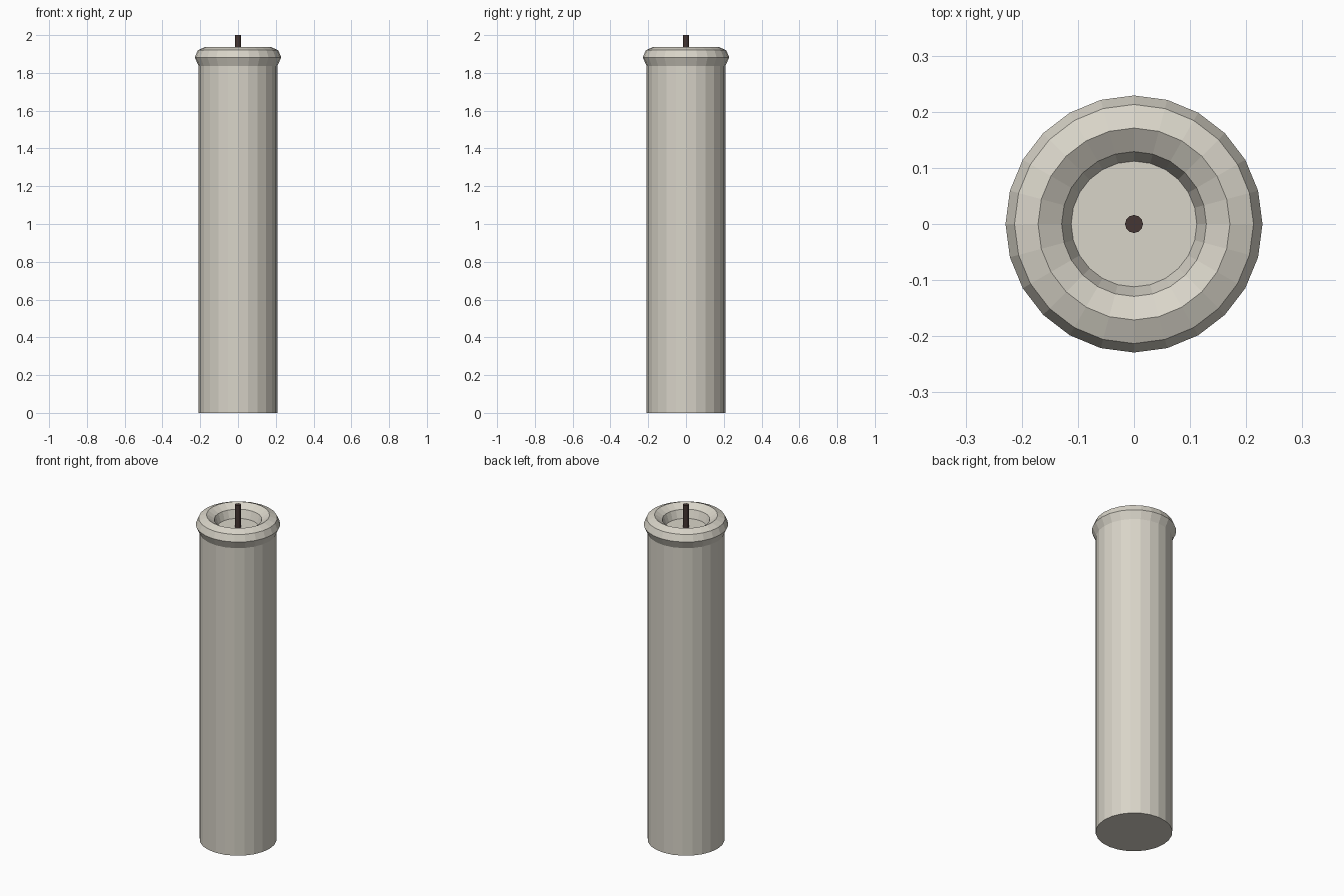
import bpy, bmesh, math

if "Cube" in bpy.data.objects:
    bpy.data.objects.remove(bpy.data.objects["Cube"])


def material(name, rgb):
    m = bpy.data.materials.new(name)
    m.diffuse_color = (*rgb, 1)
    m.use_nodes = True
    m.node_tree.nodes["Principled BSDF"].inputs["Base Color"].default_value = m.diffuse_color
    return m


def lathe(name, profile, sides, mat):
    """Revolve (radius, z) points around z and cap both ends, flat shaded."""
    bm = bmesh.new()
    rings = []
    for r, z in profile:
        rings.append([bm.verts.new((r * math.cos(2 * math.pi * i / sides),
                                    r * math.sin(2 * math.pi * i / sides), z))
                      for i in range(sides)])
    for low, high in zip(rings, rings[1:]):
        for i in range(sides):
            j = (i + 1) % sides
            bm.faces.new((low[i], low[j], high[j], high[i]))
    bm.faces.new(rings[0][::-1])
    bm.faces.new(rings[-1])
    mesh = bpy.data.meshes.new(name)
    bm.to_mesh(mesh)
    bm.free()
    mesh.materials.append(mat)
    obj = bpy.data.objects.new(name, mesh)
    bpy.context.collection.objects.link(obj)
    return obj


wax = material("cream wax", (0.69, 0.66, 0.58))
char = material("charred wick", (0.06, 0.037, 0.033))

# Candle: straight body, flared rim, sunken melt pool
lathe("candle_body", [(0.208, 0), (0.208, 1.836), (0.229, 1.882), (0.213, 1.92),
                      (0.171, 1.938), (0.129, 1.912), (0.112, 1.865)], 24, wax)

# Wick standing in the melt pool
lathe("wick", [(0.016, 1.85), (0.016, 2.0)], 12, char)
